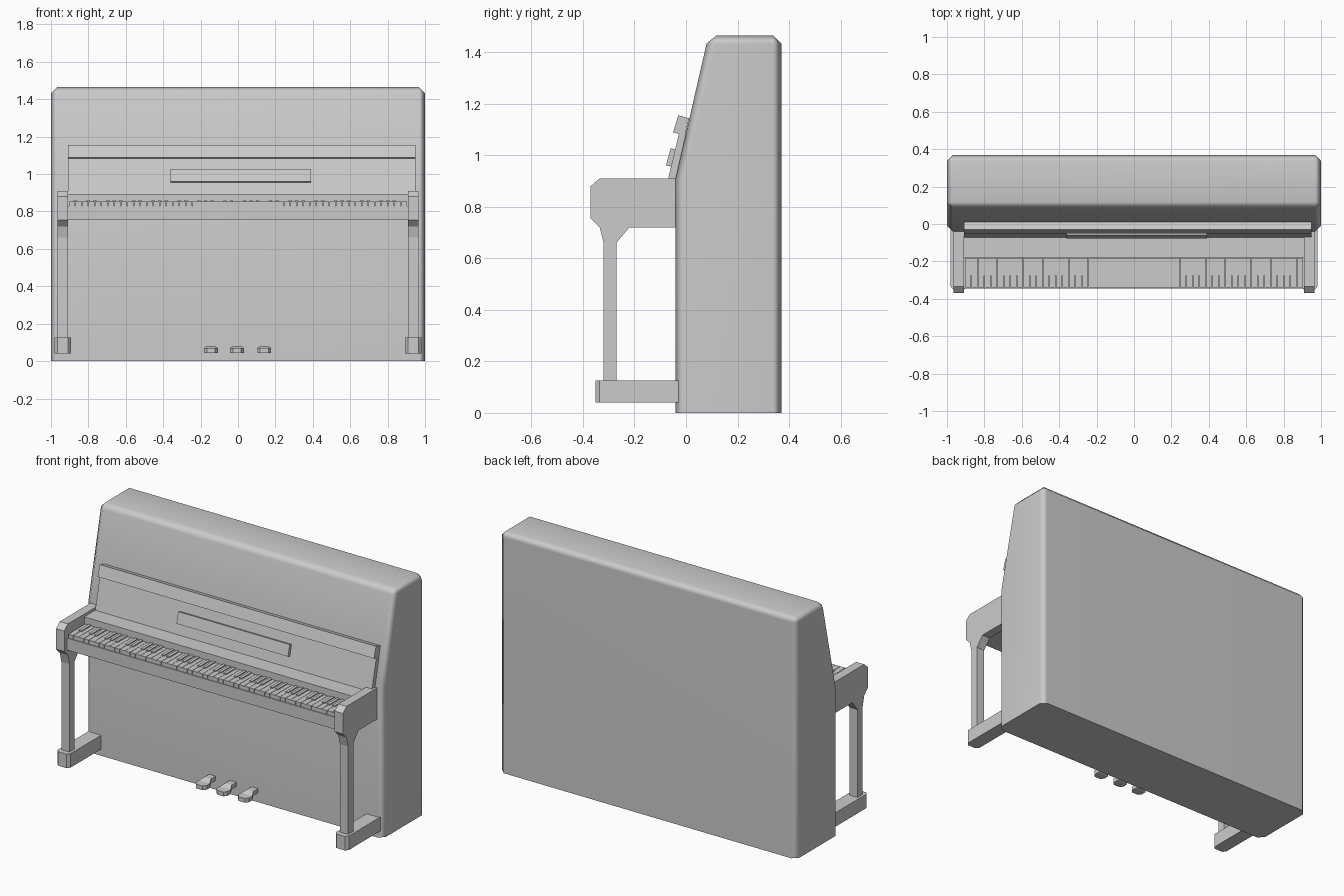
import bpy, bmesh

if "Cube" in bpy.data.objects:
    bpy.data.objects.remove(bpy.data.objects["Cube"])

def finish(name, bm, smooth=None):
    bmesh.ops.recalc_face_normals(bm, faces=bm.faces[:])
    me = bpy.data.meshes.new(name)
    bm.to_mesh(me)
    bm.free()
    ob = bpy.data.objects.new(name, me)
    bpy.context.collection.objects.link(ob)
    if smooth:
        bpy.ops.object.select_all(action='DESELECT')
        bpy.context.view_layer.objects.active = ob
        ob.select_set(True)
        bpy.ops.object.shade_smooth_by_angle(angle=smooth)
    return ob

def extrude(bm, pts, vec):
    f = bm.faces.new([bm.verts.new(p) for p in pts])
    r = bmesh.ops.extrude_face_region(bm, geom=[f])
    vs = [g for g in r['geom'] if isinstance(g, bmesh.types.BMVert)]
    bmesh.ops.translate(bm, vec=vec, verts=vs)

def side_prism(name, profile, x0, x1):
    bm = bmesh.new()
    extrude(bm, [(x0, y, z) for y, z in profile], (x1 - x0, 0, 0))
    return finish(name, bm)

def add_box(bm, x0, x1, y0, y1, z0, z1):
    extrude(bm, [(x0, y0, z0), (x1, y0, z0), (x1, y1, z0), (x0, y1, z0)], (0, 0, z1 - z0))

def box(name, *dims):
    bm = bmesh.new()
    add_box(bm, *dims)
    return finish(name, bm)

# cabinet: sloped upper front, chamfered edges, sharp base
bm = bmesh.new()
prof = [(-0.04, 0), (0.37, 0), (0.37, 1.465), (0.087, 1.465), (-0.04, 0.91)]
extrude(bm, [(-1, y, z) for y, z in prof], (2, 0, 0))
def is_cut(e):
    a, b = e.verts
    base = a.co.z < 0.01 and b.co.z < 0.01
    knee = abs(a.co.z - 0.91) < 0.01 and abs(b.co.z - 0.91) < 0.01
    return not (base or knee)
bmesh.ops.bevel(bm, geom=[e for e in bm.edges if is_cut(e)], offset=0.032,
                segments=1, affect='EDGES', clamp_overlap=True)
cabinet = finish("cabinet", bm, 1.05)
cabinet.modifiers.new("weighted", 'WEIGHTED_NORMAL').keep_sharp = True

# arms with legs, and feet, on both sides
arm = [(-0.03, 0.91), (-0.335, 0.91), (-0.37, 0.88), (-0.37, 0.755), (-0.335, 0.72),
       (-0.32, 0.66), (-0.32, 0.12), (-0.27, 0.12), (-0.27, 0.66), (-0.22, 0.72), (-0.03, 0.72)]
for s, side in ((-1, "left"), (1, "right")):
    side_prism(side + "_arm_leg", arm, s * 0.91, s * 0.965)
    plan = [(0.893, -0.03), (0.893, -0.335), (0.908, -0.352),
            (0.965, -0.352), (0.98, -0.335), (0.98, -0.03)]
    bm = bmesh.new()
    extrude(bm, [(s * x, y, 0.04) for x, y in plan], (0, 0, 0.085))
    finish(side + "_foot", bm)

# key bed and the block behind the keys
box("key_bed", -0.91, 0.91, -0.345, -0.03, 0.755, 0.828)
box("key_back_block", -0.91, 0.91, -0.178, -0.03, 0.82, 0.893)

# keys
n, x0 = 52, -0.905
w = 1.81 / n
white, black = bmesh.new(), bmesh.new()
for i in range(n):
    x = x0 + i * w
    add_box(white, x + 0.001, x + w - 0.001, -0.34, -0.181, 0.825, 0.852)
    if i < n - 1 and (i + 5) % 7 not in (2, 6):
        add_box(black, x + w - 0.009, x + w + 0.009, -0.275, -0.181, 0.83, 0.858)
finish("white_keys", white)
finish("black_keys", black)

# sloped fallboard, its top lip and the music ledge
side_prism("fallboard", [(-0.073, 0.893), (-0.027, 1.085), (0.0, 1.085), (-0.035, 0.893)], -0.91, 0.95)
side_prism("fallboard_lip", [(-0.05, 1.088), (-0.03, 1.155), (0.012, 1.143), (-0.003, 1.078)], -0.91, 0.95)
side_prism("music_ledge", [(-0.077, 0.96), (-0.06, 1.027), (-0.035, 1.02), (-0.052, 0.954)], -0.36, 0.39)

# pedals: narrow necks with wide tips, dipping toward the front
half = [(0.022, -0.03), (0.022, -0.085), (0.037, -0.115), (0.037, -0.145), (0.022, -0.165)]
outline = half + [(-x, y) for x, y in reversed(half)]
for px, label in ((-0.145, "left"), (-0.005, "middle"), (0.14, "right")):
    bm = bmesh.new()
    extrude(bm, [(px + x, y, 0.056 if y > -0.1 else 0.044) for x, y in outline], (0, 0, 0.026))
    bmesh.ops.triangulate(bm, faces=[f for f in bm.faces if len(f.verts) > 4])
    finish(label + "_pedal", bm)
